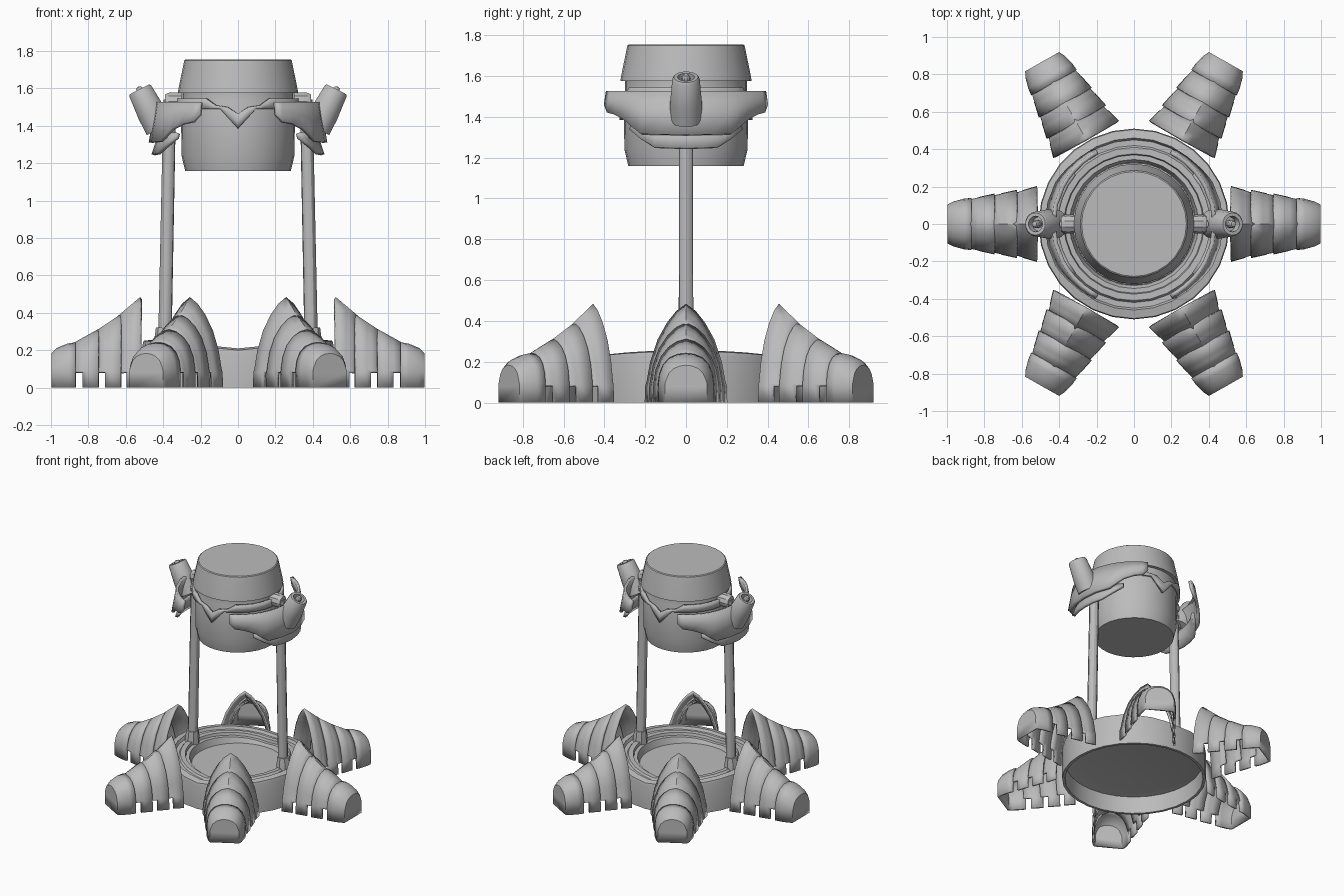
import bpy, bmesh, math
from mathutils import Vector, Matrix

if "Cube" in bpy.data.objects:
    bpy.data.objects.remove(bpy.data.objects["Cube"])

grey = bpy.data.materials.new("plain_grey")
grey.diffuse_color = (0.5, 0.5, 0.5, 1)
grey.use_nodes = True
grey.node_tree.nodes["Principled BSDF"].inputs["Base Color"].default_value = grey.diffuse_color


def make(name, verts, faces, thickness=0, matrix=None, smooth=30):
    bm = bmesh.new()
    vs = [bm.verts.new(v) for v in verts]
    for f in faces:
        bm.faces.new([vs[i] for i in f])
    bmesh.ops.remove_doubles(bm, verts=bm.verts[:], dist=1e-5)
    bmesh.ops.dissolve_degenerate(bm, edges=bm.edges[:], dist=1e-5)
    loose = [v for v in bm.verts if not v.link_faces]
    bmesh.ops.delete(bm, geom=loose, context='VERTS')
    if matrix:
        bm.transform(matrix)
    bmesh.ops.recalc_face_normals(bm, faces=bm.faces[:])
    me = bpy.data.meshes.new(name)
    bm.to_mesh(me)
    bm.free()
    me.materials.append(grey)
    ob = bpy.data.objects.new(name, me)
    bpy.context.collection.objects.link(ob)
    bpy.ops.object.select_all(action='DESELECT')
    ob.select_set(True)
    bpy.context.view_layer.objects.active = ob
    bpy.ops.object.shade_smooth_by_angle(angle=math.radians(smooth))
    if thickness:
        mod = ob.modifiers.new("shell", 'SOLIDIFY')
        mod.thickness = thickness
        mod.offset = 0
    return ob


def grid_faces(rows, cols, skip=lambda i, j: False):
    return [(i * cols + j, i * cols + j + 1, (i + 1) * cols + j + 1, (i + 1) * cols + j)
            for i in range(rows - 1) for j in range(cols - 1) if not skip(i, j)]


def lathe(name, profile, n=24, lift=lambda x, z: 0, matrix=None):
    verts = []
    for k in range(n + 1):
        a = 2 * math.pi * k / n
        for r, z in profile:
            x, y = r * math.cos(a), r * math.sin(a)
            verts.append((x, y, z + lift(x, z)))
    return make(name, verts, grid_faces(n + 1, len(profile)), matrix=matrix)


def arc_plate(name, angles, top, bottom, radius, thickness):
    """Curved plate; top and bottom heights vary with the angle (degrees)."""
    verts = []
    for d in angles:
        a = math.radians(d)
        for t in (0, 0.5, 1):
            z = bottom(d) * (1 - t) + top(d) * t
            r = radius(z)
            verts.append((r * math.cos(a), r * math.sin(a), z))
    return make(name, verts, grid_faces(len(angles), 3), thickness)


def interp(points):
    def f(x):
        for (x0, y0), (x1, y1) in zip(points, points[1:]):
            if x <= x1:
                return y0 + (y1 - y0) * max(0, x - x0) / (x1 - x0)
        return points[-1][1]
    return f


# Base: hollow ring with a stepped dish, rim rising towards the posts
lathe("base_ring", [(0, .165), (.33, .165), (.345, .185), (.37, .185), (.375, .205), (.41, .205),
                    (.42, .19), (.45, .19), (.46, .21), (.505, .2), (.51, .18), (.51, 0),
                    (.49, 0), (.485, .13), (.38, .15), (0, .15)],
      28, lambda x, z: 0.1 * abs(x) if z > .17 else 0)

# Legs: overlapping pointed-arch shells, toothed along the bottom
POINTED = [(.95, .22), (.86, .42), (.68, .64), (.45, .81), (.22, .93), (0, 1)]
ROUND = [(1, .40), (.95, .62), (.82, .80), (.6, .92), (.3, .985), (0, 1)]


def arch(r, w, h, blend):
    half = [(w, 0), (w * .985, .08)]
    for (py, pz), (ry, rz) in zip(POINTED, ROUND):
        half.append((w * (py + (ry - py) * blend), max(.09, h * (pz + (rz - pz) * blend))))
    return [(r, y, z) for y, z in half] + [(r, -y, z) for y, z in half[-2::-1]]


SEGMENTS = [(.518, .195, .478, .64, .16, .375),
            (.625, .175, .385, .76, .145, .295),
            (.745, .155, .305, .88, .125, .23)]
for leg in range(6):
    turn = Matrix.Rotation(math.radians(60.5 * leg if leg < 2 else [0, 0, 119.5, 180, 240.5, 299.5][leg]), 4, 'Z')
    for s, (r0, w0, h0, r1, w1, h1) in enumerate(SEGMENTS):
        verts = []
        steps = (0, .45, .62, 1)
        for t in steps:
            verts += arch(r0 + (r1 - r0) * t, w0 + (w1 - w0) * t, h0 + (h1 - h0) * t, s * .28)
        cols = len(verts) // len(steps)
        make(f"leg_{leg + 1}_plate_{s + 1}", verts,
             grid_faces(len(steps), cols, lambda i, j: i == 2 and j in (0, cols - 2)),
             .016, turn)
    # Rounded toe closing the leg
    verts = []
    toe = [(.868, .132, .235), (.91, .127, .228), (.965, .112, .205), (.99, .1, .18)]
    for r, w, h in toe:
        verts += arch(r, w, h, .9)
    cols = len(verts) // len(toe)
    faces = grid_faces(len(toe), cols)
    faces.append(tuple(range((len(toe) - 1) * cols, len(toe) * cols)))
    make(f"leg_{leg + 1}_toe", verts, faces, .016, turn, 40)

# Drum: bevelled bottom, groove and tapered lid
lathe("drum", [(0, 1.158), (.282, 1.158), (.302, 1.24), (.305, 1.5), (.298, 1.53), (.298, 1.575),
               (.322, 1.575), (.318, 1.6), (.287, 1.75), (.28, 1.755), (0, 1.755)], 28)

# Trim: band around the drum with a V at front and back
v_low = interp([(0, 1.385), (17, 1.49), (90, 1.49)])
v_high = interp([(0, 1.465), (10, 1.5), (22, 1.51), (32, 1.545), (90, 1.545)])
off = lambda d: abs(d % 180 - 90)
ring_angles = sorted(set(range(0, 361, 10)) | {73, 107, 253, 287, 68, 112, 248, 292, 58, 122, 238, 302})
arc_plate("drum_trim", ring_angles, lambda d: v_high(off(d)), lambda d: v_low(off(d)),
          lambda z: .317, .02)

guard_low = interp([(0, 1.31), (28, 1.315), (41, 1.385), (50, 1.41), (58, 1.42), (63, 1.46)])
lip_low = interp([(0, 1.245), (20, 1.25), (30, 1.29), (40, 1.335)])
for side, sx in (("right", 1), ("left", -1)):
    base = 0 if sx > 0 else 180
    # Shoulder guard with a lower lip
    arc_plate(f"{side}_guard", [base + d for d in (-63, -58, -50, -41, -35, -28, -14, 0, 14, 28, 35, 41, 50, 58, 63)],
              lambda d: 1.525, lambda d: guard_low(abs(d - base)),
              lambda z: .43 + (1.525 - z) * .17, .022)
    arc_plate(f"{side}_guard_lip", [base + d for d in (-40, -30, -20, -10, 0, 10, 20, 30, 40)],
              lambda d: 1.36, lambda d: lip_low(abs(d - base)),
              lambda z: .415 + (1.36 - z) * .33, .02)

    def aim(start, end):
        d = Vector(end) - Vector(start)
        return Matrix.Translation(start) @ d.to_track_quat('Z', 'Y').to_matrix().to_4x4(), d.length

    # Post with its foot socket and top cap
    m, length = aim((sx * .392, 0, .2), (sx * .365, 0, 1.54))
    lathe(f"{side}_post", [(0, 0), (.036, 0), (.034, length), (0, length)], 12, matrix=m)
    m, length = aim((sx * .398, 0, .16), (sx * .394, 0, .32))
    lathe(f"{side}_post_socket", [(0, 0), (.055, 0), (.052, length * .6), (.045, length), (0, length)], 8, matrix=m)
    m, length = aim((sx * .30, 0, 1.53), (sx * .39, 0, 1.53))
    lathe(f"{side}_post_cap", [(0, 0), (.05, 0), (.052, length * .7), (.04, length), (0, length)], 10, matrix=m)
    m, length = aim((sx * .37, 0, 1.43), (sx * .45, 0, 1.43))
    lathe(f"{side}_guard_mount", [(0, 0), (.05, 0), (.05, length), (0, length)], 10, matrix=m)

    # Tilted hollow nozzle with a small tip inside
    m, length = aim((sx * .42, 0, 1.385), (sx * .527, 0, 1.595))
    lathe(f"{side}_nozzle", [(0, 0), (.078, 0), (.078, length * .4), (.067, length - .01), (.06, length),
                             (.042, length), (.038, length - .04), (0, length - .04)], 14, matrix=m)
    lathe(f"{side}_nozzle_tip", [(0, length - .05), (.02, length - .05), (.022, length - .005),
                                 (.014, length + .012), (0, length + .016)], 10, matrix=m)
